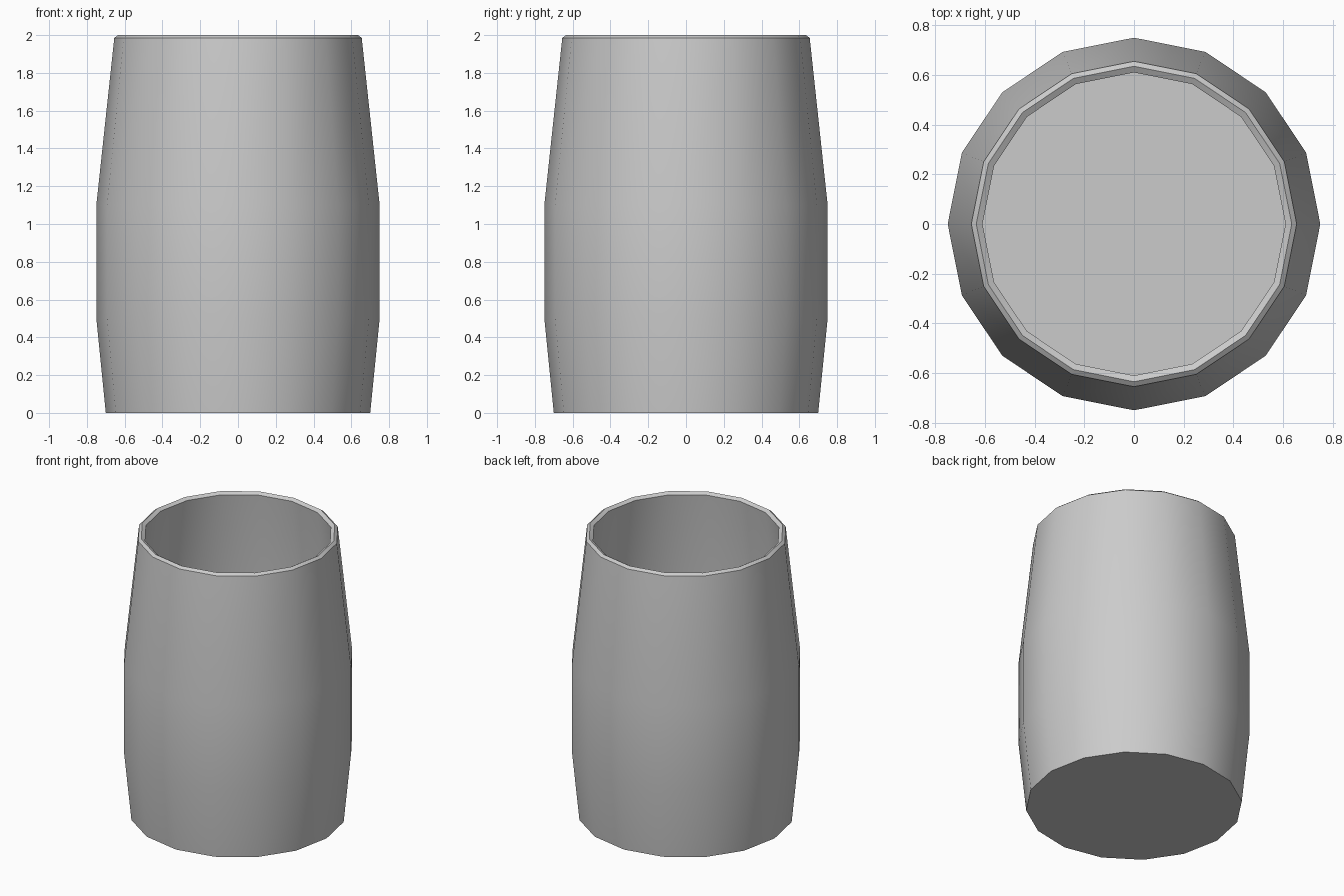
import bpy, bmesh, math

if "Cube" in bpy.data.objects:
    bpy.data.objects.remove(bpy.data.objects["Cube"])

SIDES = 16

# Profile (radius, height): outer wall, bevelled rim, inner wall, floor
PROFILE = [
    (0.70, 0.0), (0.75, 0.50), (0.75, 1.10), (0.655, 1.985),
    (0.635, 2.0), (0.61, 1.985), (0.705, 1.10), (0.705, 0.50), (0.66, 0.05),
]

# Revolve the profile into a barrel-shaped cup
bm = bmesh.new()
rings = []
for r, z in PROFILE:
    rings.append([bm.verts.new((r * math.cos(2 * math.pi * i / SIDES),
                                r * math.sin(2 * math.pi * i / SIDES), z))
                  for i in range(SIDES)])
for a, b in zip(rings, rings[1:]):
    for i in range(SIDES):
        j = (i + 1) % SIDES
        bm.faces.new((a[i], a[j], b[j], b[i]))

# Underside and inside floor
bm.faces.new(rings[0][::-1])
bm.faces.new(rings[-1])
bmesh.ops.recalc_face_normals(bm, faces=bm.faces[:])

mesh = bpy.data.meshes.new("barrel_cup")
bm.to_mesh(mesh)
bm.free()
cup = bpy.data.objects.new("barrel_cup", mesh)
bpy.context.collection.objects.link(cup)

# Smooth sides, crisp rim and base
bpy.context.view_layer.objects.active = cup
cup.select_set(True)
bpy.ops.object.shade_smooth_by_angle(angle=math.radians(30))
